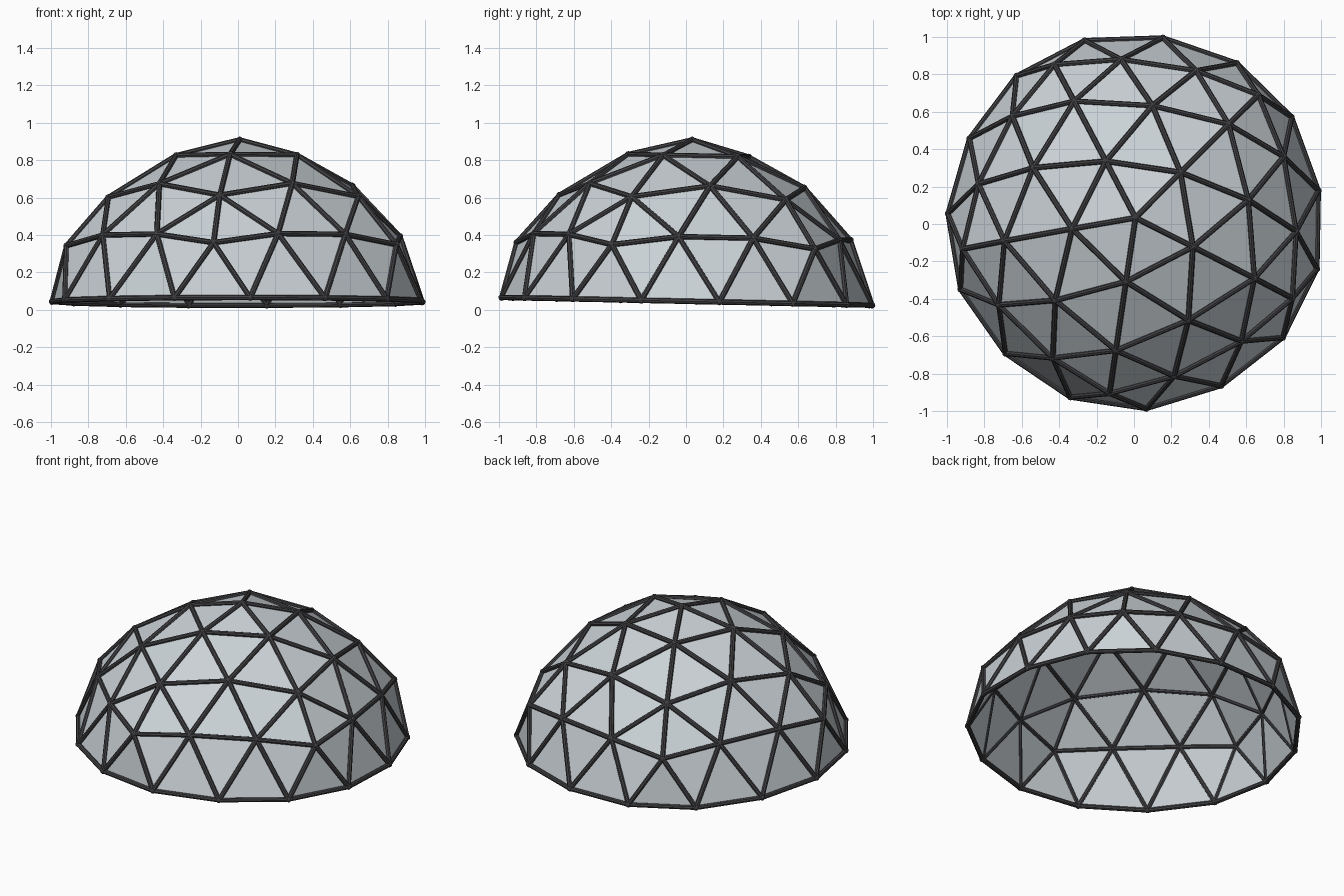
import bpy, bmesh, math
from mathutils import Vector, Matrix

if "Cube" in bpy.data.objects:
    bpy.data.objects.remove(bpy.data.objects["Cube"])

def material(name, rgb):
    m = bpy.data.materials.new(name)
    m.diffuse_color = (*rgb, 1)
    m.use_nodes = True
    m.node_tree.nodes["Principled BSDF"].inputs["Base Color"].default_value = m.diffuse_color
    return m

panel_mat = material("pale grey panel", (0.60, 0.65, 0.68))
strut_mat = material("dark grey metal", (0.055, 0.055, 0.06))

def make_object(name, bm, mat):
    me = bpy.data.meshes.new(name)
    bm.to_mesh(me)
    me.materials.append(mat)
    ob = bpy.data.objects.new(name, me)
    bpy.context.collection.objects.link(ob)
    return ob

# Rings of the dome, five-fold: (angle offset, height on unit sphere, fitted radius, fitted height)
RINGS = [
    (0, 0.939, 0.343, 0.823),
    (0, 0.727, 0.710, 0.598), (36, 0.795, 0.611, 0.664),
    (0, 0.447, 0.936, 0.340), (22.4, 0.515, 0.860, 0.390), (-22.4, 0.515, 0.860, 0.390),
    (36, 0.1876, 0.990, 0.045), (11.8, 0.1716, 1.002, 0.045), (-11.8, 0.1716, 1.002, 0.045),
]
PHASE = 45.5
TILT = 0.021          # the dome leans slightly backwards

def polar(r, deg, z):
    a = math.radians(deg + PHASE)
    return Vector((r * math.cos(a), r * math.sin(a), z))

# Triangulated shell: hull of the geodesic points, floor removed
bm = bmesh.new()
fitted = {bm.verts.new((0, 0, 1)): Vector((0, 0, 0.908))}
base = set()
for off, h, r, z in RINGS:
    for k in range(5):
        v = bm.verts.new(polar(math.sqrt(1 - h * h), off + 72 * k, h))
        fitted[v] = polar(r, off + 72 * k, z)
        if z < 0.1:
            base.add(v)
bmesh.ops.convex_hull(bm, input=bm.verts[:])
floor = [f for f in bm.faces if all(v in base for v in f.verts)]
bmesh.ops.delete(bm, geom=floor, context='FACES')
for v, p in fitted.items():
    v.co = (p.x + 0.008, p.y + 0.014 + TILT * p.z, p.z - TILT * p.y)
bm.normal_update()

# Struts along every edge and round joints at every corner
struts, joints = bmesh.new(), bmesh.new()
R = 0.0145
for e in bm.edges:
    a, b = (v.co for v in e.verts)
    d = b - a
    m = Matrix.Translation((a + b) / 2) @ d.to_track_quat('Z', 'Y').to_matrix().to_4x4()
    bmesh.ops.create_cone(struts, cap_ends=True, segments=8, radius1=R, radius2=R,
                          depth=d.length, matrix=m)
for v in bm.verts:
    bmesh.ops.create_icosphere(joints, subdivisions=2, radius=0.018,
                               matrix=Matrix.Translation(v.co))
make_object("struts", struts, strut_mat)
make_object("joints", joints, strut_mat)

# Panels sit slightly inside the struts
centre = Vector((0, 0, -0.13))
for v in bm.verts:
    v.co = centre + (v.co - centre) * 0.995
make_object("panels", bm, panel_mat)
for b in (bm, struts, joints):
    b.free()
